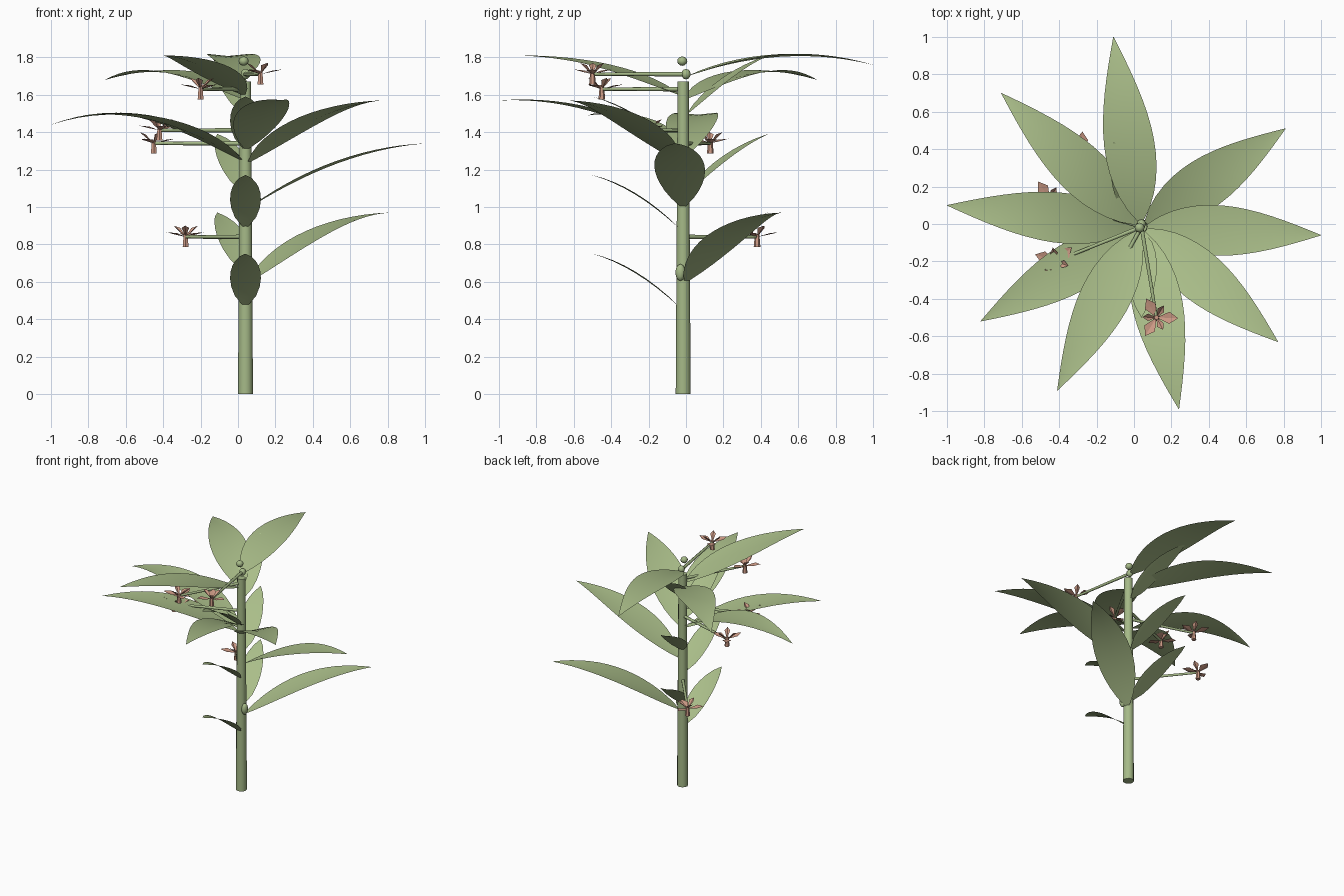
import bpy, bmesh, math
from mathutils import Vector, Matrix

if "Cube" in bpy.data.objects:
    bpy.data.objects.remove(bpy.data.objects["Cube"])


def make_mat(name, rgb):
    m = bpy.data.materials.new(name)
    m.diffuse_color = (*rgb, 1)
    m.use_nodes = True
    m.node_tree.nodes["Principled BSDF"].inputs["Base Color"].default_value = m.diffuse_color
    return m


LEAF = make_mat("leaf_green", (0.40, 0.51, 0.25))
STEM = make_mat("stem_green", (0.38, 0.49, 0.245))
PINK = make_mat("petal_pink", (0.62, 0.33, 0.24))
CX, CY = 0.04, -0.015


def finish(name, bm, mat, smooth=True):
    me = bpy.data.meshes.new(name)
    bm.to_mesh(me)
    bm.free()
    me.materials.append(mat)
    for p in me.polygons:
        p.use_smooth = smooth
    ob = bpy.data.objects.new(name, me)
    bpy.context.collection.objects.link(ob)
    return ob


def rod(bm, a, b, r1, r2, sides):
    """Tapered rod from a to b."""
    a, b = Vector(a), Vector(b)
    d = b - a
    rot = d.to_track_quat('Z', 'Y').to_matrix().to_4x4()
    bmesh.ops.create_cone(bm, cap_ends=True, segments=sides, radius1=r1, radius2=r2,
                          depth=d.length, matrix=Matrix.Translation((a + b) / 2) @ rot)


def flat_caps(ob):
    for p in ob.data.polygons:
        p.use_smooth = len(p.vertices) == 4


# Main stem
bm = bmesh.new()
rod(bm, (CX, CY, 0), (CX, CY, 1.67), 0.04, 0.03, 12)
flat_caps(finish("stem", bm, STEM))


def leaf(name, tip, z0, zmid, width, steps, power):
    """Arched blade: quadratic path, pointed outline, slight fold along the midrib."""
    tip = Vector(tip)
    out = Vector((tip.x - CX, tip.y - CY, 0)).normalized()
    base = Vector((CX, CY, z0)) + out * 0.025
    mid = (base + tip) / 2
    mid.z = zmid
    ctrl = 2 * mid - (base + tip) / 2
    side = Vector((-out.y, out.x, 0))
    bm = bmesh.new()
    prev = None
    for i in range(steps + 1):
        t = i / steps
        c = base * (1 - t) ** 2 + ctrl * 2 * t * (1 - t) + tip * t * t
        s = max(math.sin(math.pi * t ** 0.75), 0) ** power
        w = max(width / 2 * s, 0.012 if i == 0 else 0.001)
        lift = Vector((0, 0, 0.05 * w))
        row = [bm.verts.new(c + side * w + lift), bm.verts.new(c - lift),
               bm.verts.new(c - side * w + lift)]
        if prev:
            for k in (0, 1):
                bm.faces.new((prev[k], prev[k + 1], row[k + 1], row[k]))
        prev = row
    bmesh.ops.recalc_face_normals(bm, faces=bm.faces)
    if sum(f.normal.z for f in bm.faces) < 0:
        bmesh.ops.reverse_faces(bm, faces=bm.faces)
    finish(name, bm, LEAF)


# Large leaves: tip, base height, mid height
LARGE = [
    ((-0.11, 1.00, 1.76), 1.70, 1.81),
    ((-0.71, 0.70, 1.68), 1.58, 1.72),
    ((-1.00, 0.10, 1.44), 1.27, 1.485),
    ((-0.82, -0.52, 1.49), 1.25, 1.455),
    ((-0.41, -0.89, 1.81), 1.60, 1.755),
    ((0.24, -0.99, 1.57), 1.31, 1.52),
    ((0.77, -0.63, 1.57), 1.24, 1.475),
    ((1.00, -0.06, 1.34), 1.00, 1.24),
    ((0.81, 0.51, 0.97), 0.60, 0.865),
]
for i, (tip, z0, zm) in enumerate(LARGE):
    leaf(f"large_leaf_{i + 1}", tip, z0, zm, 0.27, 14, 0.95)

# Small leaves repeat up the stem in front and back rows
for i in range(3):
    dz = 0.42 * i
    leaf(f"small_front_leaf_{i + 1}", (0.04, -0.50, 0.75 + dz), 0.47 + dz, 0.65 + dz, 0.165, 8, 0.75)
    leaf(f"small_back_leaf_{i + 1}", (-0.11, 0.44, 0.97 + dz), 0.66 + dz, 0.85 + dz, 0.165, 8, 0.75)


def petal(bm, c, ang, length, width, rise):
    """Diamond-like petal, cupped upward."""
    out = Vector((math.cos(ang), math.sin(ang), 0))
    side = Vector((-out.y, out.x, 0))
    up = Vector((0, 0, 1))
    a = bm.verts.new(c)
    l = bm.verts.new(c + out * length * 0.6 + side * width / 2 + up * rise * 0.8)
    r = bm.verts.new(c + out * length * 0.6 - side * width / 2 + up * rise * 0.8)
    m = bm.verts.new(c + out * length * 0.55 + up * rise * 0.5)
    t = bm.verts.new(c + out * length + up * rise)
    for f in ((a, r, m), (a, m, l), (m, r, t), (m, t, l)):
        bm.faces.new(f)


# Flowers on level stalks
FLOWERS = [(-0.28, 0.38, 0.84), (-0.45, 0.13, 1.34), (-0.42, -0.20, 1.41),
           (-0.20, -0.45, 1.63), (0.12, -0.50, 1.71)]
for i, p in enumerate(FLOWERS):
    c = Vector(p)
    bm = bmesh.new()
    rod(bm, (CX, CY, c.z), c, 0.012, 0.009, 6)
    flat_caps(finish(f"flower_stalk_{i + 1}", bm, STEM))
    bm = bmesh.new()
    rod(bm, c - Vector((0, 0, 0.055)), c + Vector((0, 0, 0.015)), 0.018, 0.012, 6)
    start = math.atan2(c.y - CY, c.x - CX) + math.radians(79)
    for k in range(3):
        a = start + k * math.tau / 3
        petal(bm, c, a, 0.115, 0.065, 0.025)
        petal(bm, c, a + math.pi / 3, 0.075, 0.04, 0.06)
    finish(f"flower_{i + 1}", bm, PINK, smooth=False)

# Growing tip, top node and side bud
for name, loc, scale in (("tip_bud", (0.03, -0.02, 1.78), (0.027, 0.027, 0.025)),
                         ("top_node", (0.04, 0.0, 1.71), (0.025, 0.025, 0.028)),
                         ("side_bud", (0.08, -0.03, 0.65), (0.022, 0.027, 0.045))):
    bm = bmesh.new()
    bmesh.ops.create_uvsphere(bm, u_segments=8, v_segments=6, radius=1,
                              matrix=Matrix.Translation(loc) @ Matrix.Diagonal((*scale, 1)))
    finish(name, bm, STEM)
